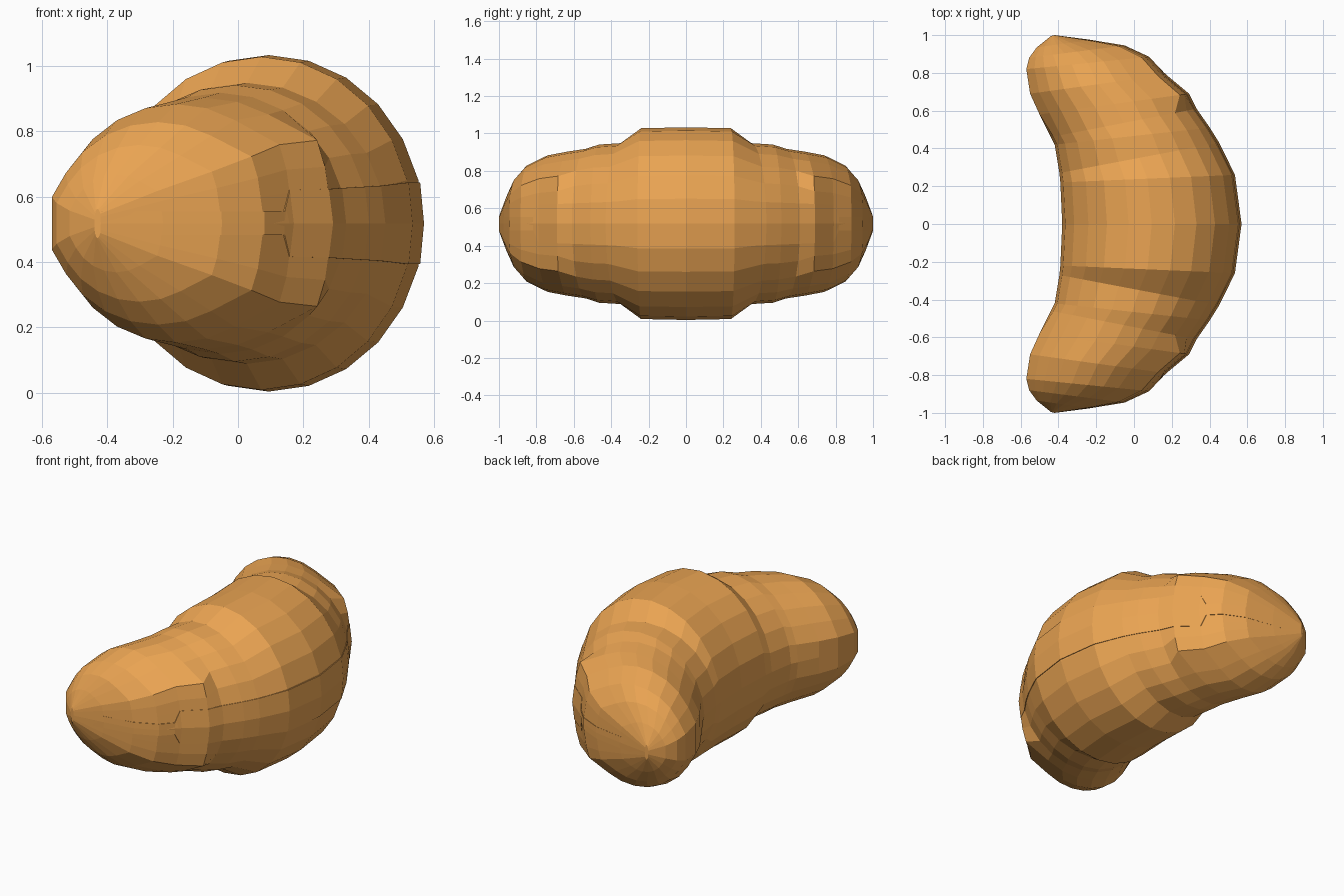
import bpy, bmesh, math

if "Cube" in bpy.data.objects:
    bpy.data.objects.remove(bpy.data.objects["Cube"])

ZC = 0.518   # height of the centre line
SIDES = 24

# half of the roll: inner edge (x, y), outer edge (x, y), half height
HALF = [
    ((-0.38, 0.00), (0.568, 0.00), 0.515),
    ((-0.39, 0.22), (0.533, 0.26), 0.51),
    ((-0.395, 0.27), (0.45, 0.43), 0.43),
    ((-0.42, 0.42), (0.40, 0.51), 0.423),
    ((-0.44, 0.46), (0.33, 0.61), 0.40),
    ((-0.50, 0.58), (0.29, 0.69), 0.385),
    ((-0.55, 0.69), (0.17, 0.79), 0.365),
    ((-0.57, 0.82), (0.08, 0.885), 0.31),
    ((-0.555, 0.88), (-0.05, 0.945), 0.24),
    ((-0.515, 0.935), (-0.23, 0.975), 0.15),
    ((-0.44, 0.995), (-0.42, 1.0), 0.045),
]


def mirrored(half):
    flip = [((i[0], -i[1]), (o[0], -o[1]), h, *r) for i, o, h, *r in half[:0:-1]]
    return flip + half


def section_point(inner, outer, h, c, s):
    p = [(a + b) / 2 + (b - a) / 2 * c for a, b in zip(inner, outer)]
    return (p[0], p[1], ZC + h * s)


def profile(k, is_end):
    """Round section; the ends get a flattened, creased outer side."""
    a = 2 * math.pi * k / SIDES
    c, s = math.cos(a), math.sin(a)
    step = min(k, SIDES - k)
    if is_end:
        if step in (2, 3):
            c = {2: 0.94, 3: 0.88}[step]
            s = math.copysign({2: 0.45, 3: 0.66}[step], s)
        elif step >= SIDES // 2 - 1:
            c = -1
    return c, s


def loft(name, rings, mat):
    bm = bmesh.new()
    rows = [[bm.verts.new(p) for p in ring] for ring in rings]
    for a, b in zip(rows, rows[1:]):
        for k in range(len(a)):
            n = (k + 1) % len(a)
            bm.faces.new((a[k], a[n], b[n], b[k]))
    bm.faces.new(rows[0])
    bm.faces.new(rows[-1])
    bmesh.ops.recalc_face_normals(bm, faces=bm.faces)
    me = bpy.data.meshes.new(name)
    bm.to_mesh(me)
    bm.free()
    me.materials.append(mat)
    ob = bpy.data.objects.new(name, me)
    bpy.context.collection.objects.link(ob)
    return ob


crust = bpy.data.materials.new("crust")
crust.diffuse_color = (0.82, 0.37, 0.085, 1)
crust.use_nodes = True
crust.node_tree.nodes["Principled BSDF"].inputs["Base Color"].default_value = crust.diffuse_color

# stepped crescent body
rings = []
for inner, outer, h in mirrored(HALF):
    is_end = abs(outer[1]) > 0.65
    rings.append([section_point(inner, outer, h, *profile(k, is_end)) for k in range(SIDES)])
loft("croissant_body", rings, crust)

# seam flap along the outer edge: wide in the middle, narrow towards the tips
widths = [0.125, 0.125, 0.115, 0.112, 0.108, 0.105, 0.102, 0.036, 0.036, 0.036, 0.036]
strip = [(*st, w) for st, w in zip(HALF, widths)]
# abrupt change of width where the flap ends
strip.insert(7, ((-0.556, 0.73), (0.142, 0.817), 0.351, 0.036))
flap = []
for inner, outer, h, w in mirrored(strip):
    s = w / h
    c = math.sqrt(1 - s * s)
    flap.append([section_point(inner, outer, h, cc, ss) for cc, ss in
                 ((c - 0.06, -s), (c + 0.008, -s), (1.003, 0), (c + 0.008, s), (c - 0.06, s))])
loft("seam_flap", flap, crust)
